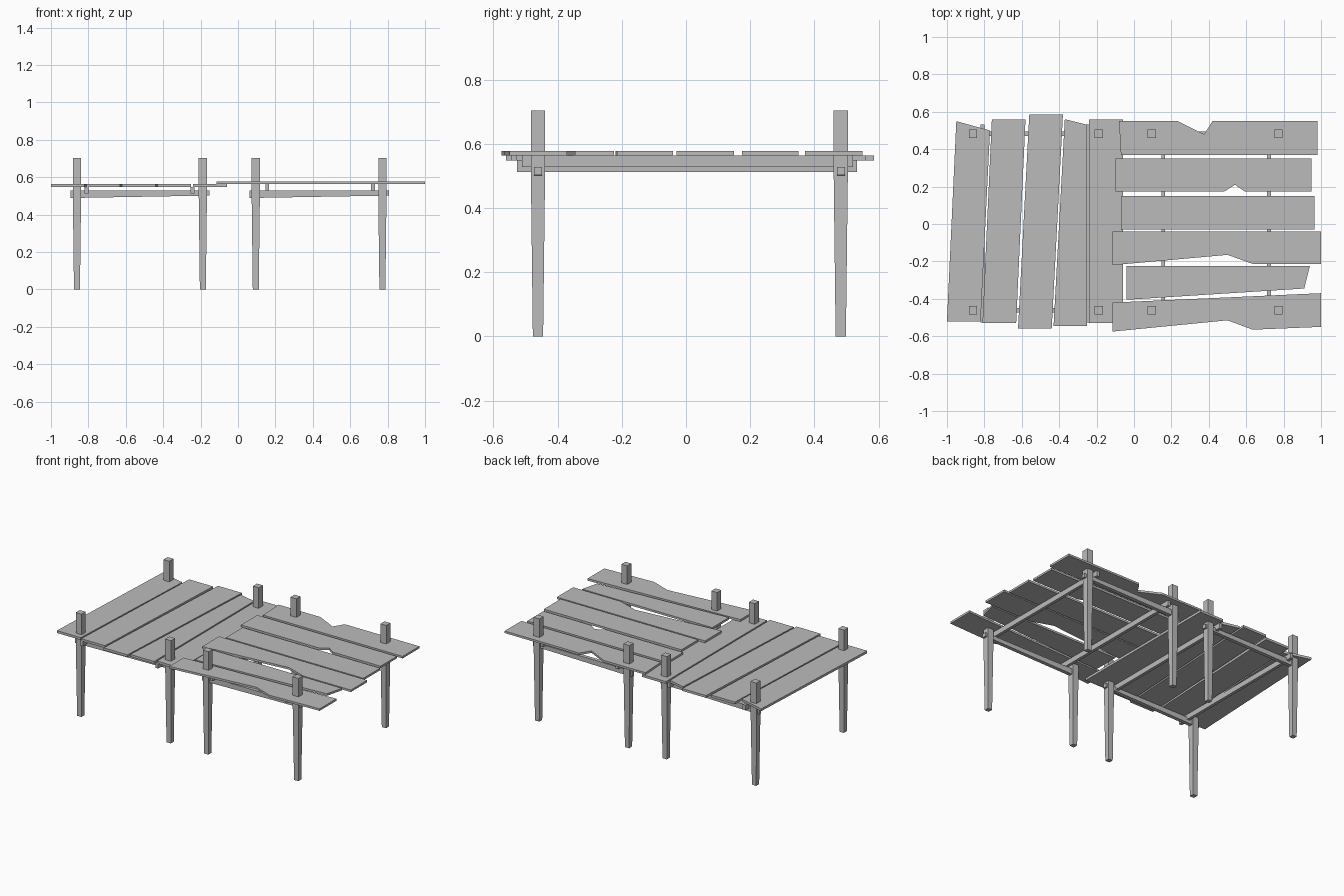
import bpy
import bmesh

default_cube = bpy.data.objects.get("Cube")
if default_cube:
    bpy.data.objects.remove(default_cube, do_unlink=True)

# One weathered grey for all the timber
wood = bpy.data.materials.new("weathered grey wood")
wood.use_nodes = True
grey = (0.5, 0.5, 0.5, 1)
wood.diffuse_color = grey
wood.node_tree.nodes["Principled BSDF"].inputs["Base Color"].default_value = grey


def finish(name, bm):
    bmesh.ops.recalc_face_normals(bm, faces=bm.faces)
    mesh = bpy.data.meshes.new(name)
    bm.to_mesh(mesh)
    bm.free()
    mesh.materials.append(wood)
    obj = bpy.data.objects.new(name, mesh)
    bpy.context.collection.objects.link(obj)
    return obj


def plank(name, outline, bottom, top):
    """Board extruded upward from a flat outline."""
    bm = bmesh.new()
    face = bm.faces.new([bm.verts.new((x, y, bottom)) for x, y in outline])
    extruded = bmesh.ops.extrude_face_region(bm, geom=[face])
    for v in extruded["geom"]:
        if isinstance(v, bmesh.types.BMVert):
            v.co.z = top
    return finish(name, bm)


def box(name, low, high):
    """Axis-aligned timber between two corners."""
    bm = bmesh.new()
    bmesh.ops.create_cube(bm, size=1)
    for v in bm.verts:
        v.co = [low[i] if v.co[i] < 0 else high[i] for i in range(3)]
    return finish(name, bm)


def post(name, x, y):
    """Square post, straight at the top and narrowing to the foot."""
    bm = bmesh.new()
    rings = []
    for half, z in ((0.016, 0), (0.022, 0.5), (0.022, 0.703)):
        rings.append([bm.verts.new((x + sx * half, y + sy * half, z))
                      for sx, sy in ((-1, -1), (1, -1), (1, 1), (-1, 1))])
    for lower, upper in zip(rings, rings[1:]):
        for i in range(4):
            j = (i + 1) % 4
            bm.faces.new((lower[i], lower[j], upper[j], upper[i]))
    bm.faces.new(rings[0])
    bm.faces.new(rings[-1])
    return finish(name, bm)


def beam(name, x0, x1, y):
    """Cross beam, slimmer underneath at its left end."""
    obj = box(name, (x0, y - 0.0125, 0.489), (x1, y + 0.0125, 0.528))
    for v in obj.data.vertices:
        if v.co.x > x0 + 0.1 and v.co.z < 0.5:
            v.co.z = 0.502
    return obj


# Frames: posts, beams through the posts, joists on the beams
frames = {
    "right": ((-0.861, -0.188), (-0.81, -0.243), 0.512, 0.547, (-0.526, 0.533)),
    "left": ((0.095, 0.772), (0.157, 0.722), 0.528, 0.563, (-0.51, 0.52)),
}
for side, (posts, joists, low, high, span) in frames.items():
    for row, y in (("front", -0.461), ("back", 0.482)):
        for i, x in enumerate(posts):
            post(f"{side}_{row}_post_{i + 1}", x, y)
        beam(f"{side}_{row}_beam", posts[0] - 0.034, posts[1] + 0.035, y)
    for i, x in enumerate(joists):
        box(f"{side}_joist_{i + 1}", (x - 0.01, span[0], low), (x + 0.01, span[1], high))

# Slanted boards running front to back
lengthwise = [
    [(-1, -0.52), (-0.82, -0.52), (-0.77, 0.5), (-0.95, 0.55)],
    [(-0.81, -0.53), (-0.63, -0.53), (-0.58, 0.56), (-0.76, 0.56)],
    [(-0.62, -0.56), (-0.44, -0.56), (-0.38, 0.585), (-0.56, 0.585)],
    [(-0.43, -0.545), (-0.25, -0.545), (-0.25, 0.53), (-0.37, 0.56)],
    [(-0.24, -0.53), (-0.06, -0.53), (-0.06, 0.56), (-0.24, 0.56)],
]
for i, outline in enumerate(lengthwise):
    plank(f"lengthwise_plank_{i + 1}", outline, 0.547, 0.563)

# Broken boards running across, slightly higher
crosswise = [
    [(-0.08, 0.55), (0.235, 0.55), (0.375, 0.48), (0.42, 0.55),
     (0.98, 0.55), (0.98, 0.37), (-0.07, 0.37)],
    [(-0.1, 0.35), (0.95, 0.35), (0.95, 0.175), (0.59, 0.175),
     (0.54, 0.21), (0.485, 0.175), (-0.1, 0.175)],
    [(-0.07, 0.15), (0.965, 0.15), (0.965, -0.03), (-0.07, -0.03)],
    [(-0.115, -0.04), (1, -0.04), (1, -0.215), (0.64, -0.215),
     (0.5, -0.165), (-0.115, -0.22)],
    [(-0.04, -0.225), (0.94, -0.225), (0.91, -0.345), (-0.04, -0.405)],
    [(-0.115, -0.42), (1, -0.37), (1, -0.55), (0.635, -0.565),
     (0.5, -0.515), (-0.115, -0.575)],
]
for i, outline in enumerate(crosswise):
    plank(f"crosswise_plank_{i + 1}", outline, 0.563, 0.577)
